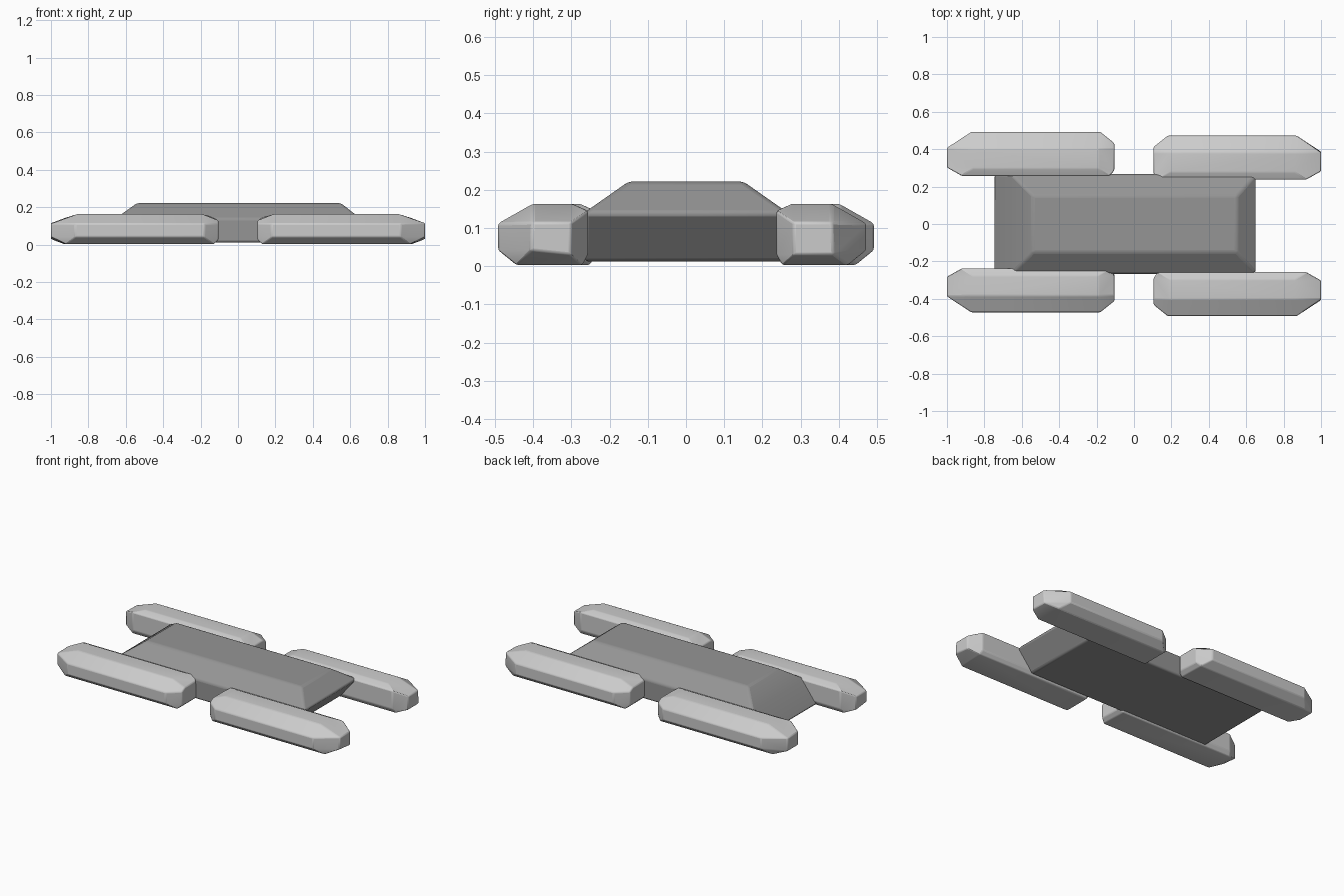
import bpy, bmesh, math

if "Cube" in bpy.data.objects:
    bpy.data.objects.remove(bpy.data.objects["Cube"], do_unlink=True)


def material(name, value):
    m = bpy.data.materials.new(name)
    m.use_nodes = True
    m.diffuse_color = (value, value, value, 1)
    m.node_tree.nodes["Principled BSDF"].inputs["Base Color"].default_value = (value, value, value, 1)
    return m


def loft(name, rings, mat, bevel, segments, merge=0.0001):
    """Skin a closed solid through matching rings of points."""
    bm = bmesh.new()
    loops = [[bm.verts.new(p) for p in ring] for ring in rings]
    n = len(loops[0])
    for a, b in zip(loops, loops[1:]):
        for i in range(n):
            j = (i + 1) % n
            bm.faces.new((a[i], a[j], b[j], b[i]))
    bm.faces.new(loops[0])
    bm.faces.new(loops[-1])
    bmesh.ops.remove_doubles(bm, verts=bm.verts, dist=merge)
    bmesh.ops.recalc_face_normals(bm, faces=bm.faces)
    mesh = bpy.data.meshes.new(name)
    bm.to_mesh(mesh)
    bm.free()
    mesh.materials.append(mat)
    obj = bpy.data.objects.new(name, mesh)
    bpy.context.collection.objects.link(obj)
    mod = obj.modifiers.new("soft_edges", "BEVEL")
    mod.width, mod.segments = bevel, segments
    mod.limit_method, mod.angle_limit = "ANGLE", math.radians(20)
    bpy.ops.object.select_all(action="DESELECT")
    obj.select_set(True)
    bpy.context.view_layer.objects.active = obj
    bpy.ops.object.shade_smooth_by_angle(angle=math.radians(25))
    return obj


def clamp(v, low, high):
    return max(low, min(high, v))


light = material("light_grey", 0.6)
dark = material("mid_grey", 0.3)


# Central hull: leaning base with a sloped, flat-topped deck
def rectangle(x0, x1, half_y, z):
    return [(x0, -half_y, z), (x1, -half_y, z), (x1, half_y, z), (x0, half_y, z)]


loft("hull", [rectangle(-0.75, 0.55, 0.267, 0.012),
              rectangle(-0.655, 0.655, 0.267, 0.14),
              rectangle(-0.54, 0.55, 0.15, 0.222)], dark, 0.012, 3)

# Pod cross-section: distance outward, height, inner start, outer end
SECTION = [(0, .03, .13, .92), (0, .145, .13, .92), (.04, .163, .19, .86),
           (.145, .163, .19, .86), (.235, .112, .18, .87), (.235, .042, .18, .87),
           (.187, .003, .13, .92), (.015, .003, .13, .93)]

# Four chamfered pods, the left pair set slightly towards the front
for side, x_name, shift in ((1, "left", -0.01), (-1, "right", 0.01)):
    for facing, y_name in ((-1, "front"), (1, "back")):
        def point(x, u, z):
            return (side * x, facing * (0.247 + u) + shift, z)

        rings = [
            [point(.105, clamp(u, .03, .175), clamp(z, .025, .13)) for u, z, a, b in SECTION],
            [point(a, u, z) for u, z, a, b in SECTION],
            [point(b, u, z) for u, z, a, b in SECTION],
            [point(1, clamp(u, .045, .15), clamp(z, .03, .115)) for u, z, a, b in SECTION]]
        loft(f"{y_name}_{x_name}_pod", rings, light, 0.006, 2, 0.013)
